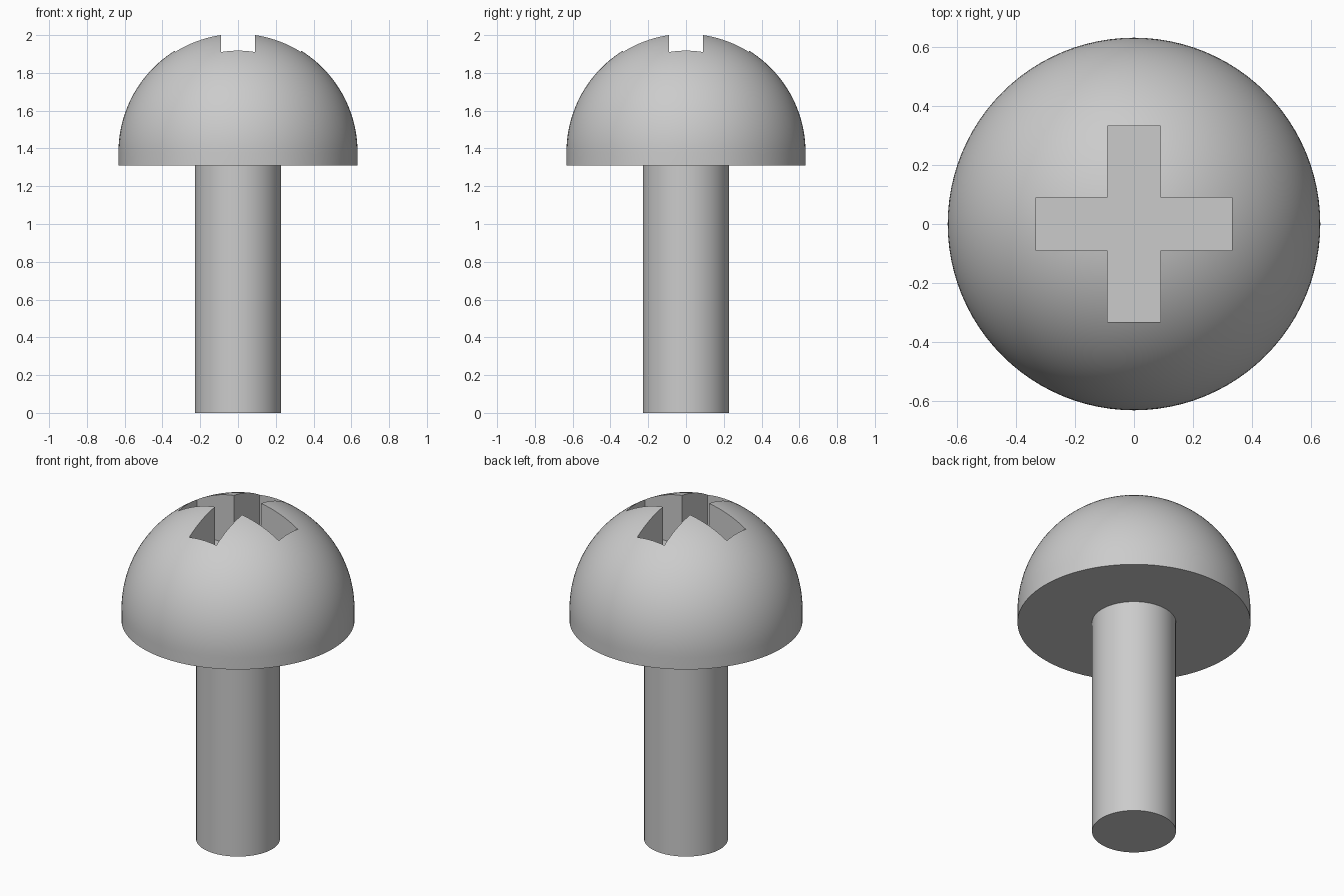
import bpy
import bmesh
import math
from mathutils import Matrix

cube = bpy.data.objects.get("Cube")
if cube:
    bpy.data.objects.remove(cube, do_unlink=True)

HEAD_R, SHAFT_R = 0.633, 0.228
HEAD_BASE, DOME_Z = 1.31, 1.38
SLOT_WIDTH, SLOT_LENGTH, SLOT_FLOOR = 0.18, 0.667, 1.70

steel = bpy.data.materials.new("grey steel")
steel.use_nodes = True
steel.diffuse_color = (0.6, 0.6, 0.6, 1)
steel.node_tree.nodes["Principled BSDF"].inputs["Base Color"].default_value = (0.6, 0.6, 0.6, 1)


def make_object(name, bm):
    mesh = bpy.data.meshes.new(name)
    bmesh.ops.recalc_face_normals(bm, faces=bm.faces)
    bm.to_mesh(mesh)
    bm.free()
    obj = bpy.data.objects.new(name, mesh)
    bpy.context.collection.objects.link(obj)
    mesh.materials.append(steel)
    return obj


def lathe(name, profile, segments):
    """Spin an (r, z) profile that starts and ends on the axis."""
    bm = bmesh.new()
    verts = [bm.verts.new((r, 0, z)) for r, z in profile]
    edges = [bm.edges.new(pair) for pair in zip(verts, verts[1:])]
    bmesh.ops.spin(bm, geom=verts + edges, cent=(0, 0, 0), axis=(0, 0, 1),
                   angle=2 * math.pi, steps=segments, use_merge=True)
    bmesh.ops.remove_doubles(bm, verts=bm.verts, dist=1e-5)
    return make_object(name, bm)


def select_only(obj):
    bpy.ops.object.select_all(action='DESELECT')
    obj.select_set(True)
    bpy.context.view_layer.objects.active = obj


# Domed head: short straight rim, then a hemisphere
STEPS = 32
dome = [(HEAD_R * math.cos(a), DOME_Z + HEAD_R * math.sin(a))
        for a in (i * math.pi / 2 / STEPS for i in range(STEPS))]
head = lathe("head", [(0, HEAD_BASE), (HEAD_R, HEAD_BASE)] + dome
             + [(0, DOME_Z + HEAD_R)], 96)

# Cross-shaped drive recess, cut one slot at a time
for size_x, size_y in ((SLOT_LENGTH, SLOT_WIDTH), (SLOT_WIDTH, SLOT_LENGTH)):
    bm = bmesh.new()
    bmesh.ops.create_cube(bm, size=1, matrix=Matrix.Translation((0, 0, SLOT_FLOOR + 0.25))
                          @ Matrix.Diagonal((size_x, size_y, 0.5, 1)))
    cutter = make_object("slot_cutter", bm)
    cutter.hide_render = True
    select_only(head)
    cut = head.modifiers.new("slot", 'BOOLEAN')
    cut.operation, cut.solver, cut.object = 'DIFFERENCE', 'EXACT', cutter
    bpy.ops.object.modifier_apply(modifier=cut.name)
    bpy.data.objects.remove(cutter, do_unlink=True)

# Plain round shaft
shaft = lathe("shaft", [(0, 0), (SHAFT_R, 0), (SHAFT_R, HEAD_BASE), (0, HEAD_BASE)], 64)

for obj in (head, shaft):
    select_only(obj)
    bpy.ops.object.shade_smooth_by_angle(angle=math.radians(30))
